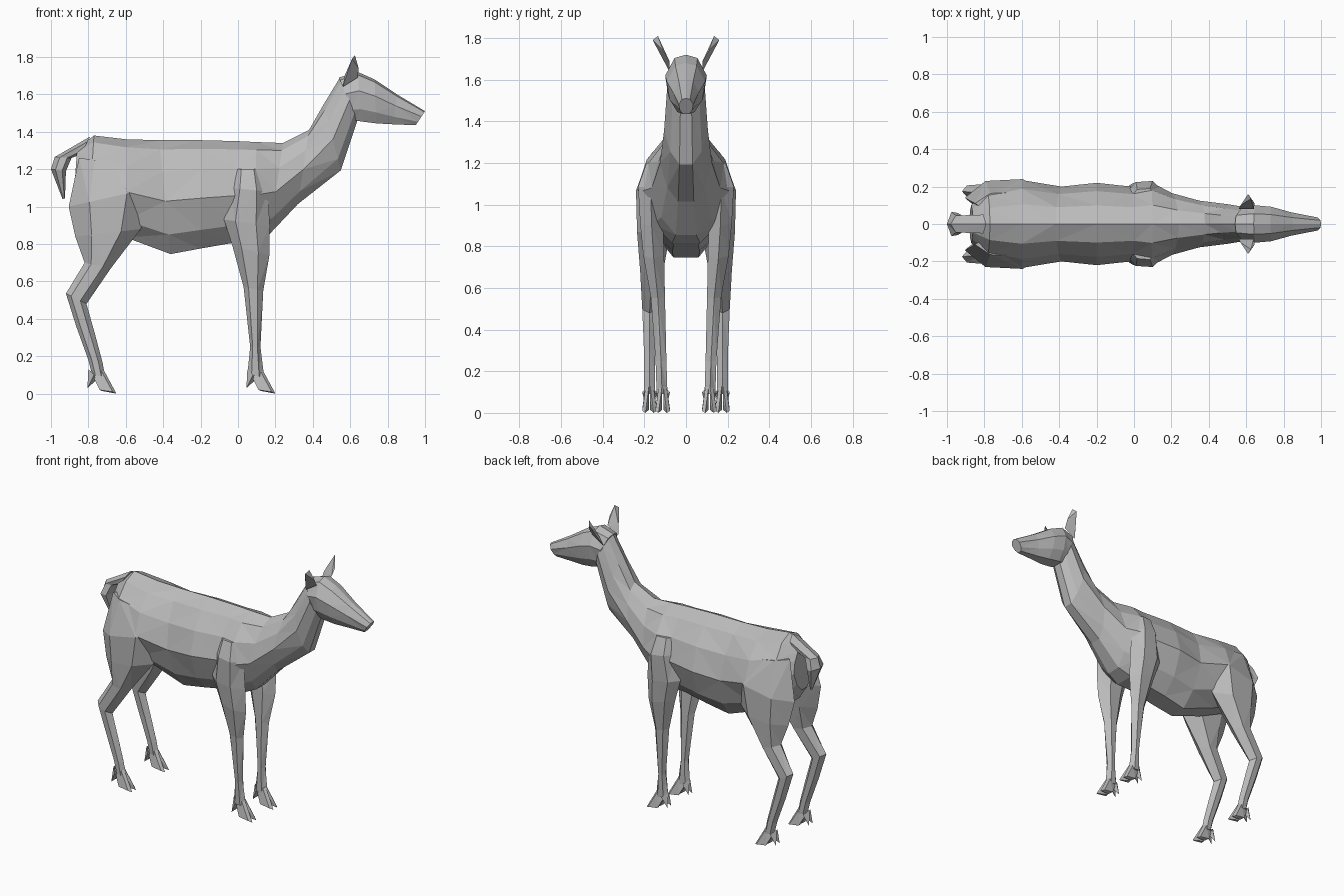
import bpy, bmesh
from mathutils import Vector

if "Cube" in bpy.data.objects:
    bpy.data.objects.remove(bpy.data.objects["Cube"], do_unlink=True)

coat = bpy.data.materials.new("plain_grey")
coat.use_nodes = True
grey = (0.5, 0.5, 0.5, 1)
coat.diffuse_color = grey
coat.node_tree.nodes["Principled BSDF"].inputs["Base Color"].default_value = grey


def finish(name, bm):
    """Turn a bmesh into a flat-shaded, triangulated object."""
    bmesh.ops.triangulate(bm, faces=bm.faces[:])
    bmesh.ops.recalc_face_normals(bm, faces=bm.faces[:])
    mesh = bpy.data.meshes.new(name)
    bm.to_mesh(mesh)
    bm.free()
    mesh.materials.append(coat)
    bpy.context.collection.objects.link(bpy.data.objects.new(name, mesh))


def loft(name, section, stations, side=1):
    """Skin rings; a station is far x, z, near x, z, half width, centre y."""
    bm = bmesh.new()
    rings = []
    for x_far, z_far, x_near, z_near, width, *centre in stations:
        far, near = Vector((x_far, 0, z_far)), Vector((x_near, 0, z_near))
        middle = centre[0] if centre else 0
        ring = []
        for u, v in section:
            point = near.lerp(far, v)
            point.y = side * (middle + u * width)
            ring.append(bm.verts.new(point))
        rings.append(ring)
    count = len(section)
    for first, second in zip(rings, rings[1:]):
        for i in range(count):
            j = (i + 1) % count
            bm.faces.new((first[i], first[j], second[j], second[i]))
    bm.faces.new(rings[0])
    bm.faces.new(rings[-1])
    finish(name, bm)


def hull(name, points):
    """Wrap a convex facet shape around a few points."""
    bm = bmesh.new()
    for point in points:
        bm.verts.new(point)
    result = bmesh.ops.convex_hull(bm, input=bm.verts[:])
    loose = [v for v in bm.verts if not v.link_faces]
    bmesh.ops.delete(bm, geom=loose, context="VERTS")
    finish(name, bm)


def mirrored(half):
    """Complete a right-hand half section with its mirror image."""
    return half + [(-u, v) for u, v in reversed(half) if u]


body_section = mirrored([(0, 1), (.45, .92), (.8, .73), (1, .47), (.72, .18), (.3, .01)])
limb_section = mirrored([(0, 1), (1, .7), (.9, .25), (0, 0)])
head_section = mirrored([(0, 1), (.55, .94), (1, .62), (.85, .25), (.45, 0)])

# Trunk and neck, rump to throat
loft("trunk_and_neck", body_section, [
    (-.86, 1.31, -.88, 1.03, .10),
    (-.77, 1.38, -.80, .92, .19),
    (-.60, 1.36, -.60, .83, .235),
    (-.42, 1.355, -.36, .74, .20),
    (-.20, 1.355, -.20, .77, .22),
    (.00, 1.35, -.03, .80, .20),
    (.10, 1.345, .08, .81, .225),
    (.24, 1.34, .17, .85, .165),
    (.38, 1.41, .32, 1.01, .125),
    (.46, 1.55, .55, 1.19, .105),
    (.545, 1.69, .64, 1.46, .09),
])

# Head, tapering to the muzzle
loft("head", head_section, [
    (.54, 1.69, .63, 1.46, .085),
    (.64, 1.72, .66, 1.455, .10),
    (.73, 1.68, .74, 1.445, .092),
    (.85, 1.60, .83, 1.44, .062),
    (1.0, 1.51, .95, 1.435, .035),
])

# Tail, hanging down behind the rump
loft("tail", limb_section, [
    (-.79, 1.375, -.84, 1.28, .05),
    (-.98, 1.265, -.89, 1.26, .045),
    (-1.0, 1.20, -.92, 1.19, .065),
    (-.938, 1.04, -.925, 1.045, .01),
])

hind_leg = [
    (-.52, 1.22, -.85, 1.26, .06, .11),
    (-.46, 1.10, -.905, 1.0, .10, .14),
    (-.52, .88, -.87, .84, .08, .155),
    (-.68, .67, -.82, .70, .055, .165),
    (-.81, .48, -.92, .535, .035, .175),
    (-.765, .32, -.865, .36, .028, .175),
    (-.725, .17, -.80, .18, .026, .175),
    (-.71, .09, -.78, .10, .026, .175),
]
front_leg = [
    (.13, 1.2, -.02, 1.2, .05, .14),
    (.16, 1.08, -.04, 1.1, .06, .17),
    (.17, .90, -.075, .93, .055, .165),
    (.168, .74, -.03, .79, .05, .155),
    (.135, .55, .03, .57, .034, .135),
    (.12, .25, .065, .25, .026, .12),
    (.14, .09, .05, .10, .026, .115),
]


def foot(name, x, y, side):
    """Two splayed toes in front and two dew claws behind."""
    for part, offset in (("inner", -1), ("outer", 1)):
        y_in, y_out = side * (y + offset * .003), side * (y + offset * .035)
        y_mid = side * (y + offset * .02)
        hull(f"{name}_{part}_toe", [
            (x - .04, y_in, .12), (x + .03, y_in, .13), (x + .02, y_mid, .12),
            (x + .10, y_mid, 0), (x + .08, y_out, .01), (x + .05, y_in, .06),
            (x + .02, y_in, .015), (x + .01, y_out, .02), (x - .02, y_mid, .08)])
        hull(f"{name}_{part}_dew_claw", [
            (x - .05, y_in, .13), (x - .01, y_in, .07),
            (x - .02, y_out, .10), (x - .055, y_mid, .03)])


# Paired parts
for label, side in (("left", 1), ("right", -1)):
    loft(f"{label}_hind_leg", limb_section, hind_leg, side)
    loft(f"{label}_front_leg", limb_section, front_leg, side)
    foot(f"{label}_hind", -.75, .175, side)
    foot(f"{label}_front", .10, .112, side)
    hull(f"{label}_ear", [(x, side * y, z) for x, y, z in (
        (.56, .08, 1.64), (.64, .08, 1.69), (.57, .10, 1.70),
        (.625, .135, 1.81), (.61, .16, 1.79), (.645, .11, 1.74))])
